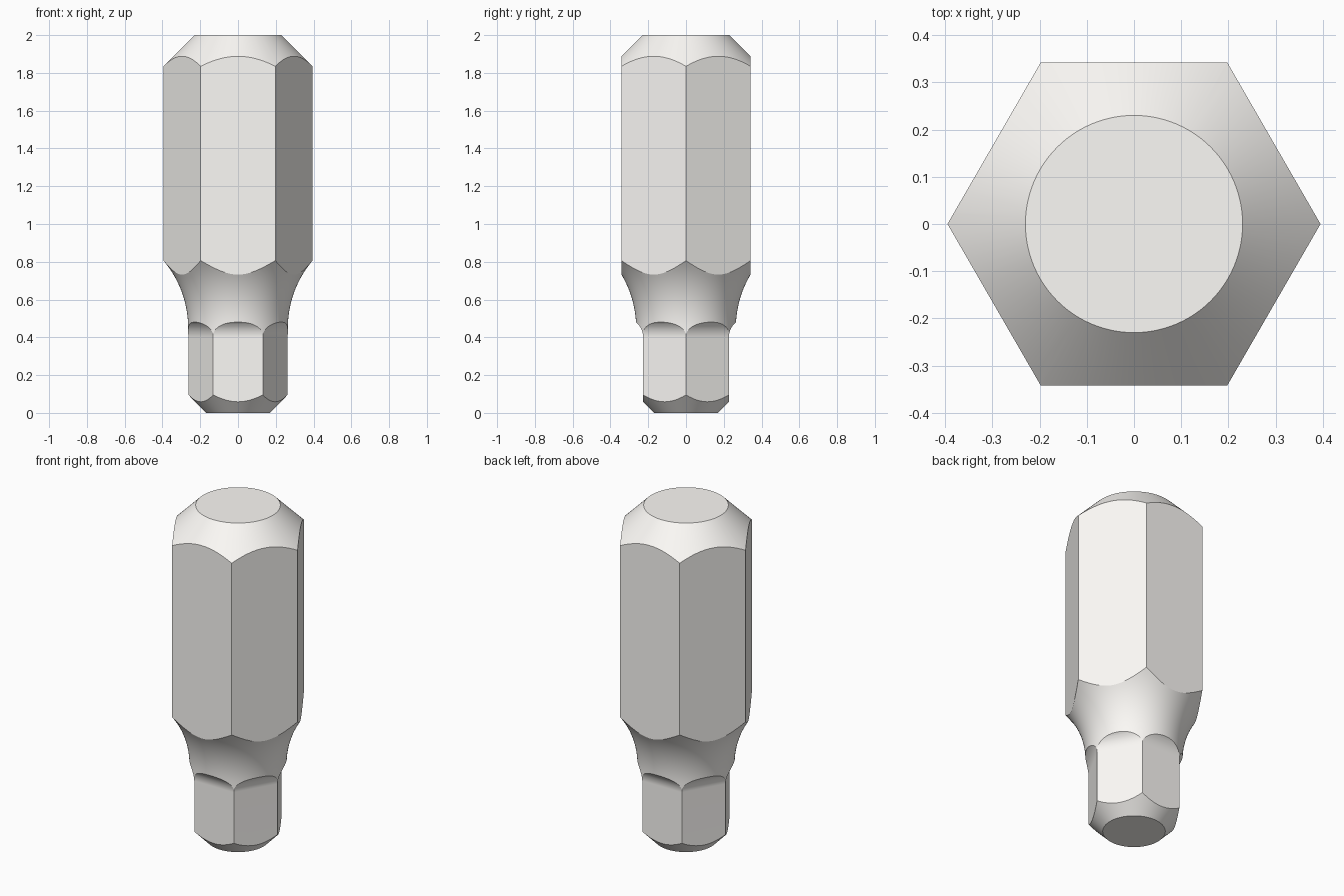
import bpy, bmesh
from math import sin, cos, pi, sqrt, radians

if "Cube" in bpy.data.objects:
    bpy.data.objects.remove(bpy.data.objects["Cube"])


def stack(name, profile, sides):
    """Closed solid from (radius, z) rings, first corner on +x."""
    bm = bmesh.new()
    rings = [[bm.verts.new((r * cos(2 * pi * i / sides), r * sin(2 * pi * i / sides), z))
              for i in range(sides)] for r, z in profile]
    for a, b in zip(rings, rings[1:]):
        for i in range(sides):
            j = (i + 1) % sides
            bm.faces.new((a[i], a[j], b[j], b[i]))
    bm.faces.new(rings[0][::-1])
    bm.faces.new(rings[-1])
    mesh = bpy.data.meshes.new(name)
    bm.to_mesh(mesh)
    bm.free()
    ob = bpy.data.objects.new(name, mesh)
    bpy.context.collection.objects.link(ob)
    return ob


def flare(r0, z0, radius, r1, steps):
    """Concave arc, tangent to vertical at (r0, z0), widening to r1."""
    height = sqrt(radius ** 2 - (radius - (r1 - r0)) ** 2)
    out = []
    for i in range(steps + 1):
        dz = height * i / steps
        out.append((r0 + radius - sqrt(radius ** 2 - dz ** 2), z0 + dz))
    return out


# Pale warm metal
metal = bpy.data.materials.new("pale_metal")
metal.diffuse_color = (0.98, 0.96, 0.93, 1)
metal.use_nodes = True
metal.node_tree.nodes["Principled BSDF"].inputs["Base Color"].default_value = metal.diffuse_color

# Turned body: bottom chamfer, curved neck, wide shank, top chamfer
turned = [(0.17, 0), (0.264, 0.097)] + flare(0.264, 0.45, 0.55, 0.42, 20)
turned += [(0.42, 1.81), (0.23, 2.0)]
body = stack("hex_bit", turned, 96)
body.data.materials.append(metal)

# Hexagonal envelope: small hex, filleted run-out, large hex
k = 1 / cos(pi / 6)
hexes = [(0.227, -0.1)] + flare(0.227, 0.40, 0.105, 0.285, 12)
hexes += [(0.342, 0.52), (0.342, 2.1)]
envelope = stack("hex_envelope", [(a * k, z) for a, z in hexes], 6)
envelope.data.materials.append(metal)
envelope.hide_render = True

# Keep only what lies inside both
mod = body.modifiers.new("hex_cut", 'BOOLEAN')
mod.operation = 'INTERSECT'
mod.solver = 'EXACT'
mod.object = envelope
bpy.context.view_layer.objects.active = body
body.select_set(True)
envelope.select_set(False)
bpy.ops.object.modifier_apply(modifier=mod.name)
bpy.data.objects.remove(envelope)

# Smooth curved faces, crisp edges, flat hex sides
bpy.ops.object.shade_smooth_by_angle(angle=radians(22))
wn = body.modifiers.new("flat_sides", 'WEIGHTED_NORMAL')
wn.keep_sharp = True
